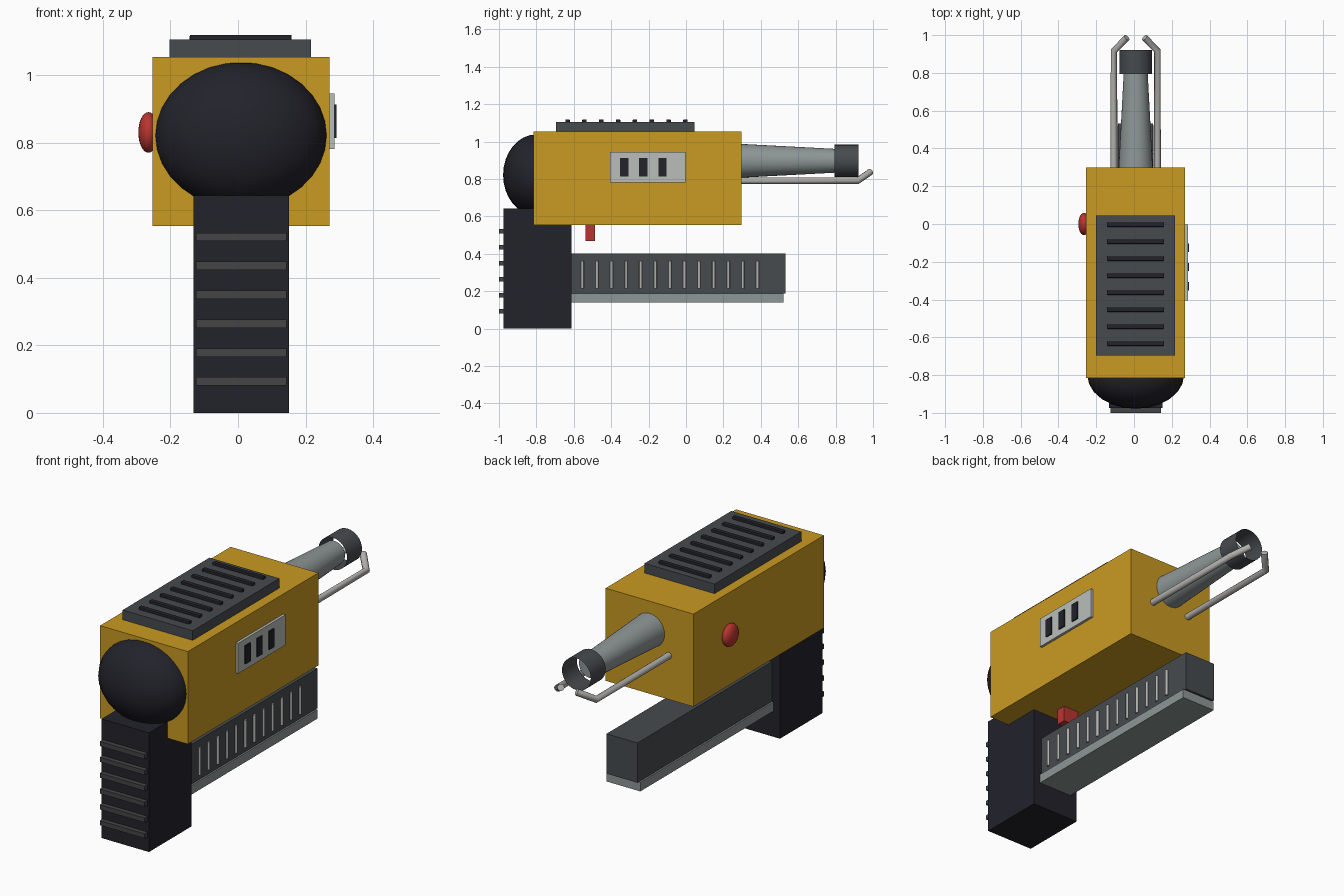
import bpy, bmesh, math
from mathutils import Matrix, Vector

if "Cube" in bpy.data.objects:
    bpy.data.objects.remove(bpy.data.objects["Cube"])

CX = 0.009  # centre line of the tool


def material(name, rgb):
    m = bpy.data.materials.new(name)
    m.diffuse_color = (*rgb, 1)
    m.use_nodes = True
    m.node_tree.nodes["Principled BSDF"].inputs["Base Color"].default_value = m.diffuse_color
    return m


YELLOW = material("yellow", (0.59, 0.325, 0.016))
BLACK = material("blue black", (0.016, 0.016, 0.024))
CHARCOAL = material("charcoal", (0.062, 0.070, 0.076))
RIB = material("rib grey", (0.058, 0.058, 0.058))
STEEL = material("steel", (0.27, 0.31, 0.305))
SILVER = material("silver", (0.45, 0.44, 0.42))
PANEL = material("pale grey", (0.49, 0.52, 0.49))
RED = material("red", (0.49, 0.036, 0.03))


def add(name, bm, mat, smooth=False):
    me = bpy.data.meshes.new(name)
    bm.to_mesh(me)
    bm.free()
    me.materials.append(mat)
    ob = bpy.data.objects.new(name, me)
    bpy.context.collection.objects.link(ob)
    if smooth:
        bpy.context.view_layer.objects.active = ob
        ob.select_set(True)
        bpy.ops.object.shade_smooth_by_angle(angle=math.radians(40))
        ob.select_set(False)
    return ob


def box(name, x, y, z, mat, bevel=0):
    """Box given by its (min, max) range on each axis."""
    size = Vector([r[1] - r[0] for r in (x, y, z)])
    mid = Vector([(r[0] + r[1]) / 2 for r in (x, y, z)])
    bm = bmesh.new()
    bmesh.ops.create_cube(bm, size=1, matrix=Matrix.Translation(mid) @ Matrix.Diagonal((*size, 1)))
    if bevel:
        bmesh.ops.bevel(bm, geom=bm.edges[:], offset=bevel, segments=2, profile=0.5, affect='EDGES')
    return add(name, bm, mat)


def ellipsoid(name, centre, radii, mat):
    bm = bmesh.new()
    bmesh.ops.create_uvsphere(bm, u_segments=24, v_segments=16, radius=1,
                              matrix=Matrix.Translation(centre) @ Matrix.Diagonal((*radii, 1)))
    return add(name, bm, mat, True)


def tube(name, y0, y1, r0, r1, z, mat, caps):
    """Cone or cylinder running along y."""
    bm = bmesh.new()
    bmesh.ops.create_cone(bm, cap_ends=caps, segments=32, radius1=r0, radius2=r1, depth=y1 - y0,
                          matrix=Matrix.Translation((CX, (y0 + y1) / 2, z)) @ Matrix.Rotation(-math.pi / 2, 4, 'X'))
    return add(name, bm, mat, True)


# Housing and rounded rear cap
box("housing", (-0.253, 0.271), (-0.815, 0.298), (0.553, 1.053), YELLOW)
ellipsoid("rear_cap", (CX, -0.80, 0.821), (0.256, 0.178, 0.217), BLACK)

# Grip with ribs
box("grip", (-0.132, 0.151), (-0.975, -0.613), (0, 0.643), BLACK)
for i in range(6):
    z = 0.093 + i * 0.0855
    box(f"grip_rib_{i + 1}", (-0.125, 0.143), (-1.0, -0.965), (z - 0.0125, z + 0.0125), RIB)

# Trigger
box("trigger", (CX - 0.047, CX + 0.047), (-0.538, -0.487), (0.468, 0.57), RED)

# Lower rail with base plate and side bars
box("lower_rail", (CX - 0.0925, CX + 0.0925), (-0.63, 0.533), (0.187, 0.402), CHARCOAL)
box("rail_base", (CX - 0.101, CX + 0.101), (-0.63, 0.521), (0.138, 0.187), STEEL)
for i in range(13):
    bm = bmesh.new()
    bmesh.ops.create_cone(bm, cap_ends=True, segments=10, radius1=0.008, radius2=0.008, depth=0.148,
                          matrix=Matrix.Translation((CX + 0.0945, -0.554 + i * 0.078, 0.288)))
    add(f"rail_bar_{i + 1}", bm, SILVER, True)

# Top vent plate and slats
box("vent_plate", (-0.202, 0.216), (-0.695, 0.045), (1.045, 1.105), CHARCOAL)
for i in range(8):
    y = -0.003 - i * 0.09
    box(f"vent_slat_{i + 1}", (-0.143, 0.159), (y - 0.012, y + 0.012), (1.095, 1.119), BLACK, 0.004)

# Side panel with three switches
box("side_panel", (0.265, 0.285), (-0.405, -0.002), (0.781, 0.945), PANEL)
for i in range(3):
    y = -0.33 + i * 0.102
    box(f"switch_{i + 1}", (0.28, 0.292), (y - 0.022, y + 0.022), (0.813, 0.912), BLACK)

# Round button on the other side
ellipsoid("round_button", (-0.265, 0, 0.83), (0.030, 0.059, 0.060), RED)

# Tapered barrel and open muzzle ring
tube("barrel", 0.28, 0.81, 0.091, 0.063, 0.897, STEEL, True)
tube("muzzle", 0.795, 0.922, 0.086, 0.086, 0.897, CHARCOAL, False)

# Bent prongs under the barrel
for side, label in ((-1, "left"), (1, "right")):
    cu = bpy.data.curves.new(f"{label}_prong", 'CURVE')
    cu.dimensions = '3D'
    cu.bevel_depth = 0.018
    cu.bevel_resolution = 3
    cu.use_fill_caps = True
    sp = cu.splines.new('POLY')
    path = [(0.115, 0.28, 0.79), (0.115, 0.917, 0.79), (0.047, 0.987, 0.838)]
    sp.points.add(len(path) - 1)
    for p, (x, y, z) in zip(sp.points, path):
        p.co = (CX + side * x, y, z, 1)
    cu.materials.append(SILVER)
    bpy.context.collection.objects.link(bpy.data.objects.new(f"{label}_prong", cu))
